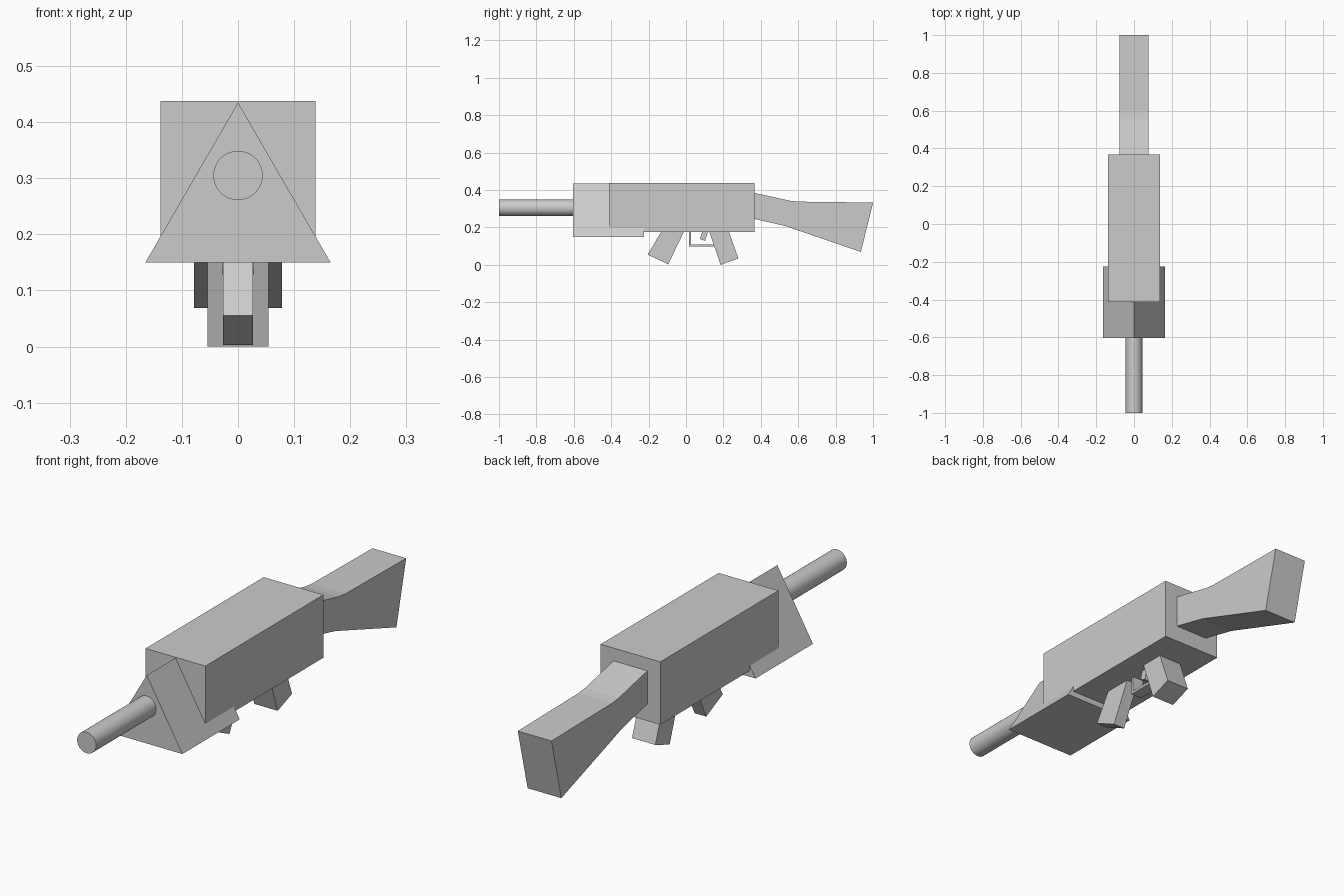
import bpy
import math

if "Cube" in bpy.data.objects:
    bpy.data.objects.remove(bpy.data.objects["Cube"])


def prism(name, profile, axis, start, end):
    """Extrude a flat profile: axis 'x' takes (y, z) points, axis 'y' takes (x, z) points."""
    n = len(profile)

    def point(p, d):
        return (d, p[0], p[1]) if axis == 'x' else (p[0], d, p[1])

    verts = [point(p, d) for d in (start, end) for p in profile]
    faces = [tuple(range(n)), tuple(range(2 * n - 1, n - 1, -1))]
    faces += [(i, i + n, (i + 1) % n + n, (i + 1) % n) for i in range(n)]
    mesh = bpy.data.meshes.new(name)
    mesh.from_pydata(verts, [], faces)
    obj = bpy.data.objects.new(name, mesh)
    bpy.context.collection.objects.link(obj)
    # Consistent outward normals
    bpy.context.view_layer.objects.active = obj
    obj.select_set(True)
    bpy.ops.object.mode_set(mode='EDIT')
    bpy.ops.mesh.select_all(action='SELECT')
    bpy.ops.mesh.normals_make_consistent(inside=False)
    bpy.ops.object.mode_set(mode='OBJECT')
    obj.select_set(False)
    return obj


def side_part(name, half_width, profile):
    return prism(name, profile, 'x', -half_width, half_width)


# Main box body
side_part("body", 0.138, [(-0.413, 0.175), (0.367, 0.175), (0.367, 0.438), (-0.413, 0.438)])

# Triangular front housing
prism("front_housing", [(-0.165, 0.15), (0.165, 0.15), (0, 0.435)], 'y', -0.603, -0.224)

# Round barrel
bpy.ops.mesh.primitive_cylinder_add(vertices=32, radius=0.044, depth=0.45,
                                    location=(0, -0.775, 0.305),
                                    rotation=(math.pi / 2, 0, 0))
bpy.context.object.name = "barrel"
bpy.ops.object.shade_smooth_by_angle(angle=math.radians(30))
bpy.context.object.select_set(False)

# Shoulder stock
side_part("stock", 0.078, [(0.36, 0.247), (0.53, 0.208), (0.935, 0.069), (1.0, 0.333),
                           (0.60, 0.338), (0.555, 0.343), (0.36, 0.386)])

# Magazine and rear grip
side_part("magazine", 0.027, [(-0.125, 0.19), (-0.005, 0.19), (-0.095, 0.003), (-0.205, 0.055)])
side_part("grip", 0.054, [(0.12, 0.19), (0.225, 0.19), (0.28, 0.035), (0.185, 0.0)])

# Trigger guard strip and trigger
side_part("trigger_guard", 0.026, [(0.015, 0.18), (0.015, 0.097), (0.16, 0.097), (0.16, 0.108),
                                   (0.026, 0.108), (0.026, 0.18)])
side_part("trigger", 0.028, [(0.087, 0.18), (0.118, 0.18), (0.102, 0.128), (0.075, 0.139)])
